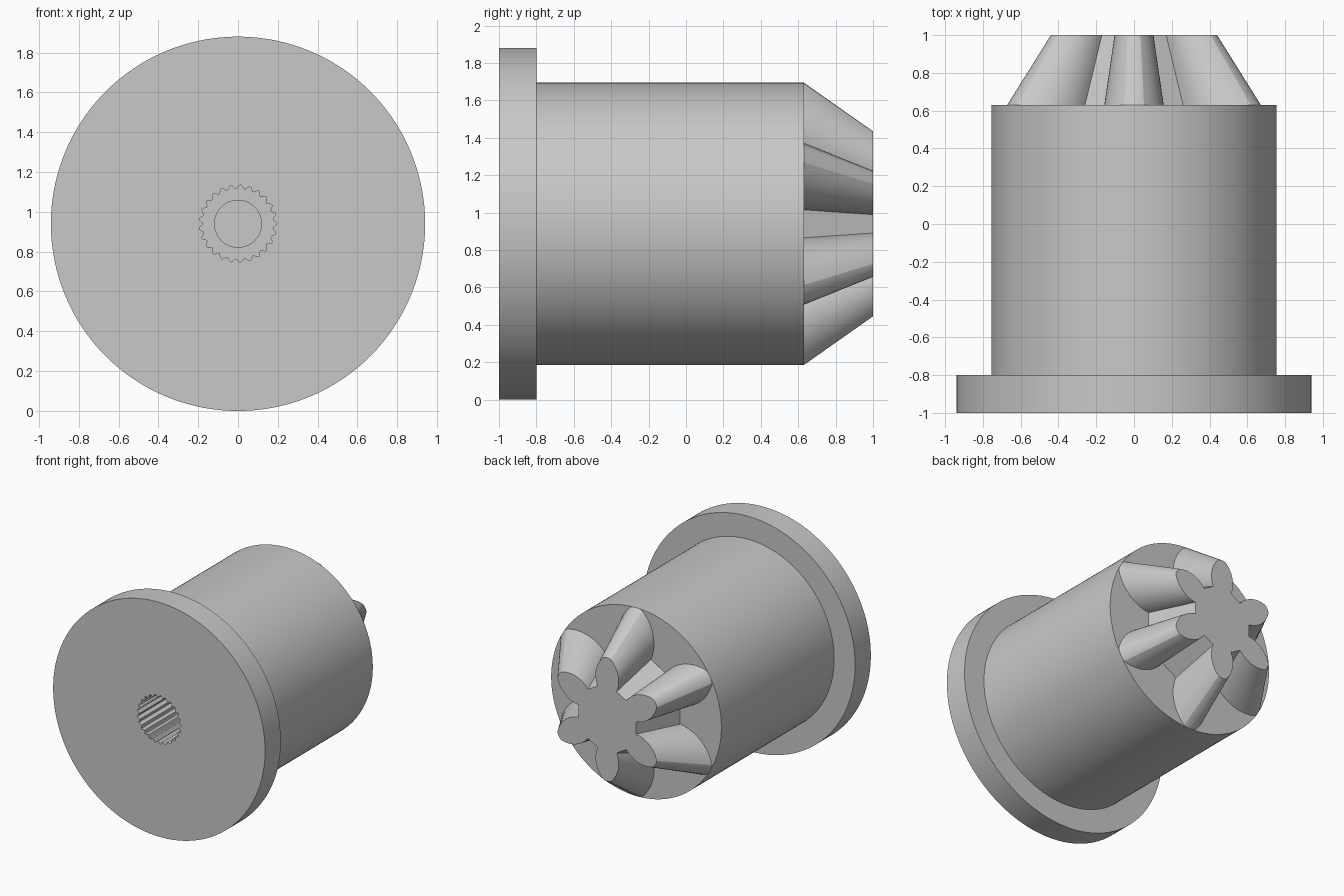
import bpy, bmesh, math
from mathutils import Vector

if "Cube" in bpy.data.objects:
    bpy.data.objects.remove(bpy.data.objects["Cube"], do_unlink=True)

AXIS_Z = 0.94          # height of the turning axis
TEETH = 25             # internal spline teeth
STEPS = 8              # points per tooth
SEGMENTS = TEETH * STEPS

grey = bpy.data.materials.new("plain grey")
grey.use_nodes = True
grey.diffuse_color = (0.58, 0.58, 0.58, 1)
grey.node_tree.nodes["Principled BSDF"].inputs["Base Color"].default_value = grey.diffuse_color


def loft(name, sections, angle):
    """Bridge (outline, y) sections along the y axis and cap both ends."""
    bm = bmesh.new()
    rings = [[bm.verts.new((x, y, z + AXIS_Z)) for x, z in outline]
             for outline, y in sections]
    for a, b in zip(rings, rings[1:]):
        for i in range(len(a)):
            j = (i + 1) % len(a)
            bm.faces.new((a[i], a[j], b[j], b[i]))
    bm.faces.new(rings[0])
    bm.faces.new(rings[-1])
    bmesh.ops.recalc_face_normals(bm, faces=bm.faces)
    mesh = bpy.data.meshes.new(name)
    bm.to_mesh(mesh)
    bm.free()
    mesh.materials.append(grey)
    obj = bpy.data.objects.new(name, mesh)
    bpy.context.collection.objects.link(obj)
    bpy.ops.object.select_all(action='DESELECT')
    obj.select_set(True)
    bpy.context.view_layer.objects.active = obj
    bpy.ops.object.shade_smooth_by_angle(angle=math.radians(angle))
    return obj


def circle(radius, wave=0.0):
    pts = []
    for i in range(SEGMENTS):
        a = math.tau * i / SEGMENTS
        r = radius + wave * math.cos(TEETH * a)
        pts.append((r * math.cos(a), r * math.sin(a)))
    return pts


# Flanged body, from the blind bore out and around to the rear face
spline = circle(0.185, 0.010)
loft("flanged_body", [
    (circle(0.118), 0.3), (circle(0.118), 0.0),
    (spline, 0.0), (spline, -1.0),
    (circle(0.94), -1.0), (circle(0.94), -0.8),
    (circle(0.755), -0.8), (circle(0.755), 0.63),
], 25)


def petal_side(count=12, sag=0.06):
    """Bulging side of one lobe, as (radial, sideways) from neck to tip."""
    neck, tip = Vector((0.375, 0.13)), Vector((0.745, 0.053))
    chord = tip - neck
    normal = Vector((-chord.y, chord.x)).normalized()
    half = chord.length / 2
    radius = (half * half + sag * sag) / (2 * sag)
    centre = (neck + tip) / 2 - normal * (radius - sag)
    start = math.atan2(neck.y - centre.y, neck.x - centre.x)
    end = math.atan2(tip.y - centre.y, tip.x - centre.x)
    pts = []
    for i in range(count + 1):
        a = start + (end - start) * i / count
        pts.append((centre.x + radius * math.cos(a), centre.y + radius * math.sin(a)))
    return pts + [(0.755, 0.026)]


def flower(scale):
    side = petal_side()
    lobe = [(r, -s) for r, s in side] + side[::-1]
    pts = []
    for k in range(6):
        a = math.radians(30 + 60 * k)
        c, s = math.cos(a) * scale, math.sin(a) * scale
        pts += [(r * c - t * s, r * s + t * c) for r, t in lobe]
    return pts


# Tapered six-lobed drive nose
loft("lobed_nose", [(flower(1.0), 0.63), (flower(0.655), 1.0)], 22)
